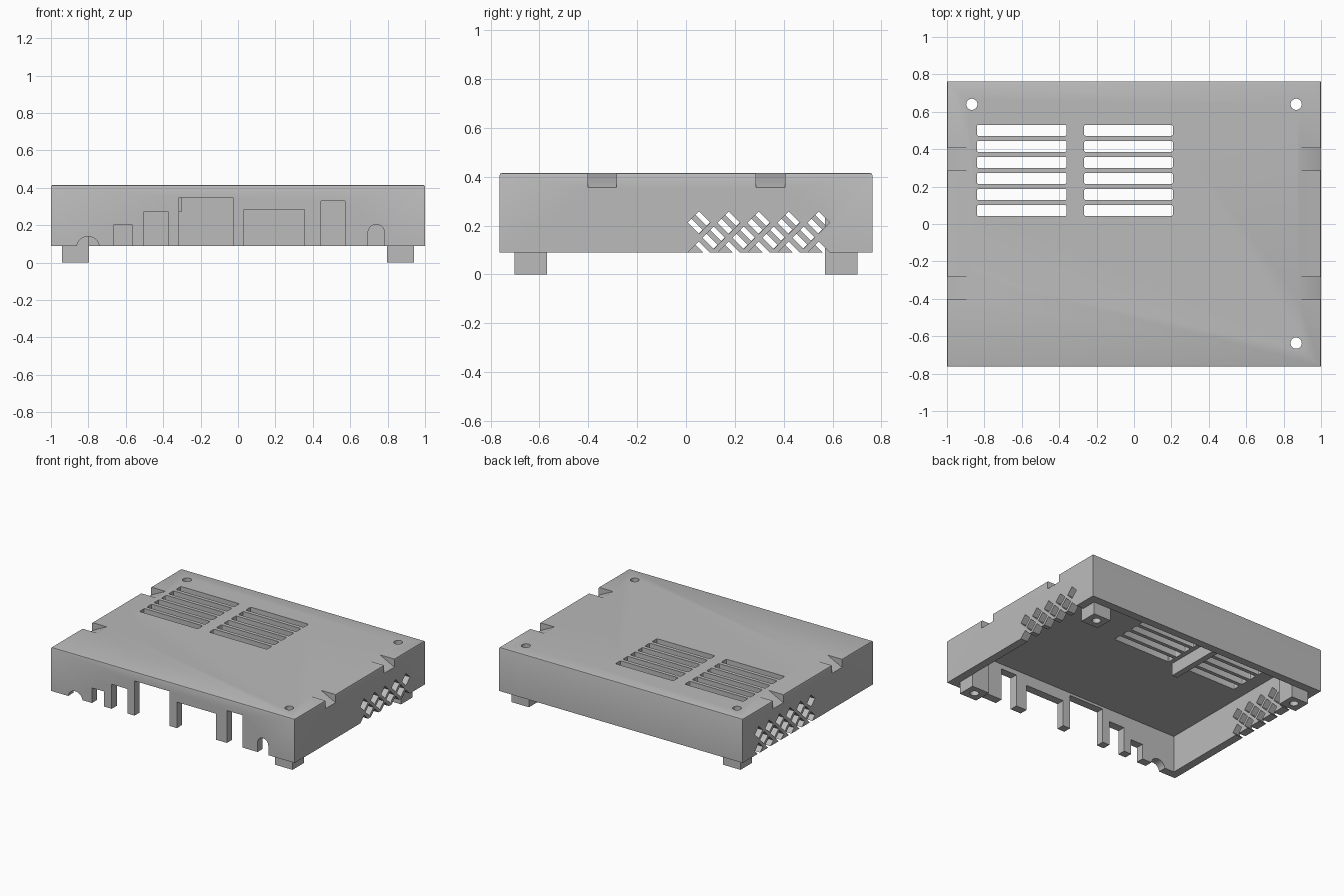
import bpy, bmesh, math

cube = bpy.data.objects.get("Cube")
if cube:
    bpy.data.objects.remove(cube, do_unlink=True)

grey = bpy.data.materials.new("light_grey")
grey.use_nodes = True
colour = (0.5, 0.5, 0.5, 1)
grey.diffuse_color = colour
for node in grey.node_tree.nodes:
    if node.type == 'BSDF_PRINCIPLED':
        node.inputs["Base Color"].default_value = colour
        node.inputs["Roughness"].default_value = 0.6


def make(name, bm):
    bmesh.ops.recalc_face_normals(bm, faces=bm.faces[:])
    mesh = bpy.data.meshes.new(name)
    bm.to_mesh(mesh)
    bm.free()
    mesh.materials.append(grey)
    ob = bpy.data.objects.new(name, mesh)
    bpy.context.collection.objects.link(ob)
    return ob


def prism(bm, pts, axis, lo, hi):
    """Extrude a 2D outline along x, y or z; returns the new faces."""
    place = {'x': lambda a, b, t: (t, a, b),
             'y': lambda a, b, t: (a, t, b),
             'z': lambda a, b, t: (a, b, t)}[axis]
    low = [bm.verts.new(place(a, b, lo)) for a, b in pts]
    high = [bm.verts.new(place(a, b, hi)) for a, b in pts]
    bm.faces.new(low)
    bm.faces.new(high)
    n = len(pts)
    for i in range(n):
        j = (i + 1) % n
        bm.faces.new((low[i], low[j], high[j], high[i]))


def rect(a0, a1, b0, b1):
    return [(a0, b0), (a1, b0), (a1, b1), (a0, b1)]


def arc(cx, cy, r, start, end, n):
    return [(cx + r * math.cos(math.radians(start + (end - start) * i / n)),
             cy + r * math.sin(math.radians(start + (end - start) * i / n)))
            for i in range(n + 1)]


def circle(cx, cy, r, n=32):
    return arc(cx, cy, r, 0, 360, n)[:-1]


def round_rect(a0, a1, b0, b1, r):
    return (arc(a1 - r, b1 - r, r, 0, 90, 3) + arc(a0 + r, b1 - r, r, 90, 180, 3)
            + arc(a0 + r, b0 + r, r, 180, 270, 3) + arc(a1 - r, b0 + r, r, 270, 360, 3))


def cut(ob, bm):
    """Subtract the cutter mesh from the object and remove the cutter."""
    cutter = make("cutter", bm)
    cutter.hide_render = True
    mod = ob.modifiers.new("cut", 'BOOLEAN')
    mod.operation = 'DIFFERENCE'
    mod.solver = 'EXACT'
    mod.object = cutter
    bpy.ops.object.select_all(action='DESELECT')
    bpy.context.view_layer.objects.active = ob
    ob.select_set(True)
    bpy.ops.object.modifier_apply(modifier=mod.name)
    bpy.data.objects.remove(cutter, do_unlink=True)


def smooth(ob):
    bpy.ops.object.select_all(action='DESELECT')
    bpy.context.view_layer.objects.active = ob
    ob.select_set(True)
    bpy.ops.object.shade_smooth_by_angle(angle=math.radians(30))


X, Y, BASE, TOP, WALL, CEILING = 1.0, 0.763, 0.09, 0.415, 0.06, 0.365
IX, IY = X - WALL, Y - WALL

# Case: box with softened top edges, hollowed from below
bm = bmesh.new()
prism(bm, rect(-X, X, -Y, Y), 'z', BASE, TOP)
rim = [e for e in bm.edges if all(v.co.z > TOP - 0.01 for v in e.verts)]
bmesh.ops.bevel(bm, geom=rim, offset=0.008, segments=2, profile=0.5, affect='EDGES')
case = make("case", bm)
bm = bmesh.new()
prism(bm, rect(-IX, IX, -IY, IY), 'z', BASE - 0.1, CEILING)
cut(case, bm)

# Top vents: two columns of six slots, and three screw holes
posts = [(-0.867, 0.64), (0.867, 0.64), (0.867, -0.637)]
bm = bmesh.new()
for x0, x1 in ((-0.84, -0.36), (-0.267, 0.208)):
    for i in range(6):
        y = 0.072 + 0.0857 * i
        prism(bm, round_rect(x0, x1, y - 0.029, y + 0.029, 0.008), 'z', 0.3, 0.5)
for x, y in posts:
    prism(bm, circle(x, y, 0.03), 'z', 0.3, 0.5)
cut(case, bm)

# Front connector openings
bm = bmesh.new()
LOW = BASE - 0.05
for x0, x1, z in ((-0.665, -0.565, 0.202), (-0.503, -0.373, 0.272),
                  (-0.315, -0.028, 0.347), (0.032, 0.355, 0.283),
                  (0.443, 0.573, 0.33)):
    prism(bm, rect(x0, x1, LOW, z), 'y', -Y - 0.05, -IY + 0.02)
for x, r, z in ((-0.802, 0.06, 0.08), (0.739, 0.044, 0.16)):
    prism(bm, [(x - r, LOW), (x + r, LOW)] + arc(x, z, r, 0, 180, 16),
          'y', -Y - 0.05, -IY + 0.02)
cut(case, bm)


# Side vents: staggered diamonds, a little higher and longer on the right side
def diamonds(bm, y0, z0, count, x0, x1):
    h = 0.046
    for row in range(3):
        odd = row % 2
        for i in range(count - odd):
            y, z = y0 + 0.1225 * i + 0.061 * odd, z0 - 0.0615 * row
            prism(bm, [(y - h, z), (y, z - h), (y + h, z), (y, z + h)], 'x', x0, x1)


bm = bmesh.new()
diamonds(bm, 0.053, 0.212, 5, IX - 0.02, X + 0.05)
diamonds(bm, -0.039, 0.245, 6, -X - 0.05, -IX + 0.02)
cut(case, bm)

# Ramped notches on the side edges
bm = bmesh.new()
for s in (-1, 1):
    for y0, y1 in ((-0.402, -0.284), (0.286, 0.406)):
        prism(bm, [(s * 0.88, TOP), (s, 0.355), (s * 1.05, 0.33),
                   (s * 1.05, 0.5), (s * 0.88, 0.5)], 'y', y0, y1)
cut(case, bm)
smooth(case)

# Corner screw posts reaching down as feet
for name, (x, y) in zip(("back_right_post", "back_left_post", "front_left_post"), posts):
    sx, sy = math.copysign(1, x), math.copysign(1, y)
    bm = bmesh.new()
    xs = sorted((sx * 0.797, sx * IX))
    ys = sorted((sy * 0.57, sy * IY))
    prism(bm, rect(*xs, *ys), 'z', 0, CEILING)
    post = make(name, bm)
    bm = bmesh.new()
    prism(bm, circle(x, y, 0.03), 'z', -0.1, 0.5)
    cut(post, bm)
    smooth(post)

# Stiffening rib under the lid between the vent columns
bm = bmesh.new()
prism(bm, rect(-0.345, -0.3, 0.04, 0.46), 'z', 0.272, CEILING)
make("lid_rib", bm)
